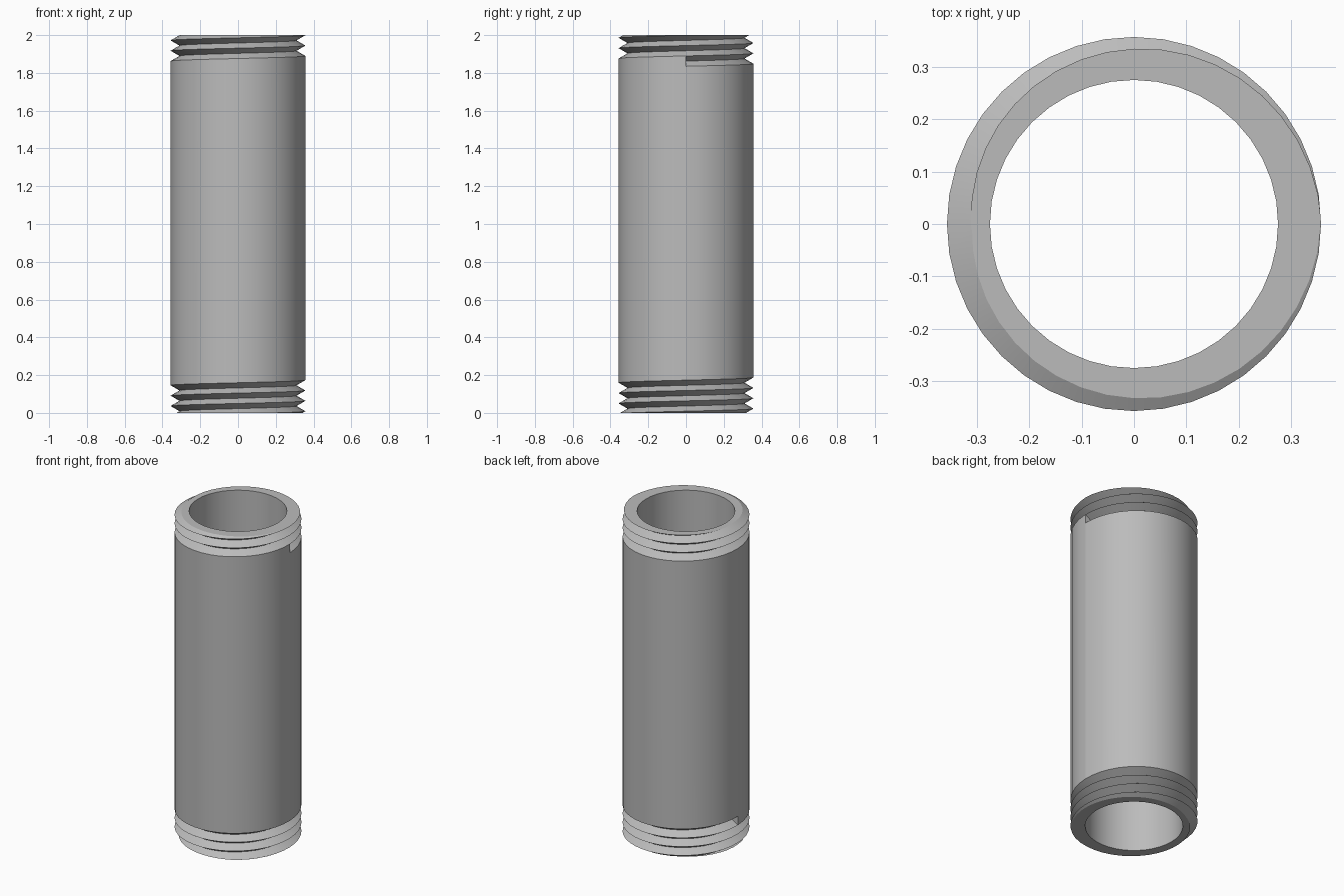
import bpy
import bmesh
import math
from mathutils import Vector

cube = bpy.data.objects.get("Cube")
if cube:
    bpy.data.objects.remove(cube, do_unlink=True)

SEGMENTS = 40
HEIGHT = 2.0
CREST, ROOT, BORE = 0.357, 0.31, 0.275
PITCH = 0.0548
TOP_START, BOTTOM_START = 1.835, 0.146   # shoulder heights where each thread begins
ROWS = 10                                # half turns, beyond the trimmed ends

bm = bmesh.new()


def point(radius, column, z):
    a = math.tau * column / SEGMENTS
    return bm.verts.new((radius * math.cos(a), radius * math.sin(a), z))


def face(*corners):
    return bm.faces.new([point(*c) for c in corners])


def radius_of(row):
    return ROOT if row % 2 else CREST


def thread(start, first_column, direction):
    """Helical V thread climbing away from the plain body."""
    def corner(step, row):
        z = start + PITCH * (step / SEGMENTS + direction * row / 2)
        return radius_of(row), first_column + step, z

    for step in range(SEGMENTS):
        for row in range(ROWS):
            face(corner(step, row), corner(step + 1, row),
                 corner(step + 1, row + 1), corner(step, row + 1))
    # blunt end of the groove at the shoulder step
    end = 0 if direction > 0 else SEGMENTS
    face(corner(end, 0), corner(end, 1), corner(end, 2))


half = SEGMENTS // 2
thread(TOP_START, 0, 1)
thread(BOTTOM_START, half, -1)

# plain body between the two helical shoulders
for i in range(SEGMENTS):
    top = TOP_START + PITCH * i / SEGMENTS
    low = BOTTOM_START + PITCH * ((i + half) % SEGMENTS) / SEGMENTS
    rise = PITCH / SEGMENTS
    face((CREST, i, low), (CREST, i + 1, low + rise),
         (CREST, i + 1, top + rise), (CREST, i, top))
bmesh.ops.remove_doubles(bm, verts=bm.verts, dist=0.0001)

# trim both ends flat
for z, normal in ((0, -1), (HEIGHT, 1)):
    bmesh.ops.bisect_plane(bm, geom=bm.verts[:] + bm.edges[:] + bm.faces[:],
                           dist=0.00001, plane_co=(0, 0, z),
                           plane_no=(0, 0, normal), clear_outer=True)

# bore
for i in range(SEGMENTS):
    face((BORE, i, 0), (BORE, i, HEIGHT), (BORE, i + 1, HEIGHT), (BORE, i + 1, 0))
bmesh.ops.remove_doubles(bm, verts=bm.verts, dist=0.0001)

# flat end rings
for z, normal in ((0, -1), (HEIGHT, 1)):
    rim = [e for e in bm.edges if e.is_boundary
           and all(abs(v.co.z - z) < 0.0002 for v in e.verts)]
    bmesh.ops.triangle_fill(bm, edges=rim, use_beauty=True,
                            normal=Vector((0, 0, normal)))
bmesh.ops.recalc_face_normals(bm, faces=bm.faces)

mesh = bpy.data.meshes.new("threaded_pipe")
bm.to_mesh(mesh)
bm.free()
pipe = bpy.data.objects.new("threaded_pipe", mesh)
bpy.context.collection.objects.link(pipe)

# single grey metal colour
metal = bpy.data.materials.new("grey_metal")
metal.use_nodes = True
colour = (0.5, 0.5, 0.5, 1)
metal.diffuse_color = colour
metal.node_tree.nodes["Principled BSDF"].inputs["Base Color"].default_value = colour
mesh.materials.append(metal)

bpy.ops.object.select_all(action="DESELECT")
pipe.select_set(True)
bpy.context.view_layer.objects.active = pipe
bpy.ops.object.shade_smooth_by_angle(angle=math.radians(30))
